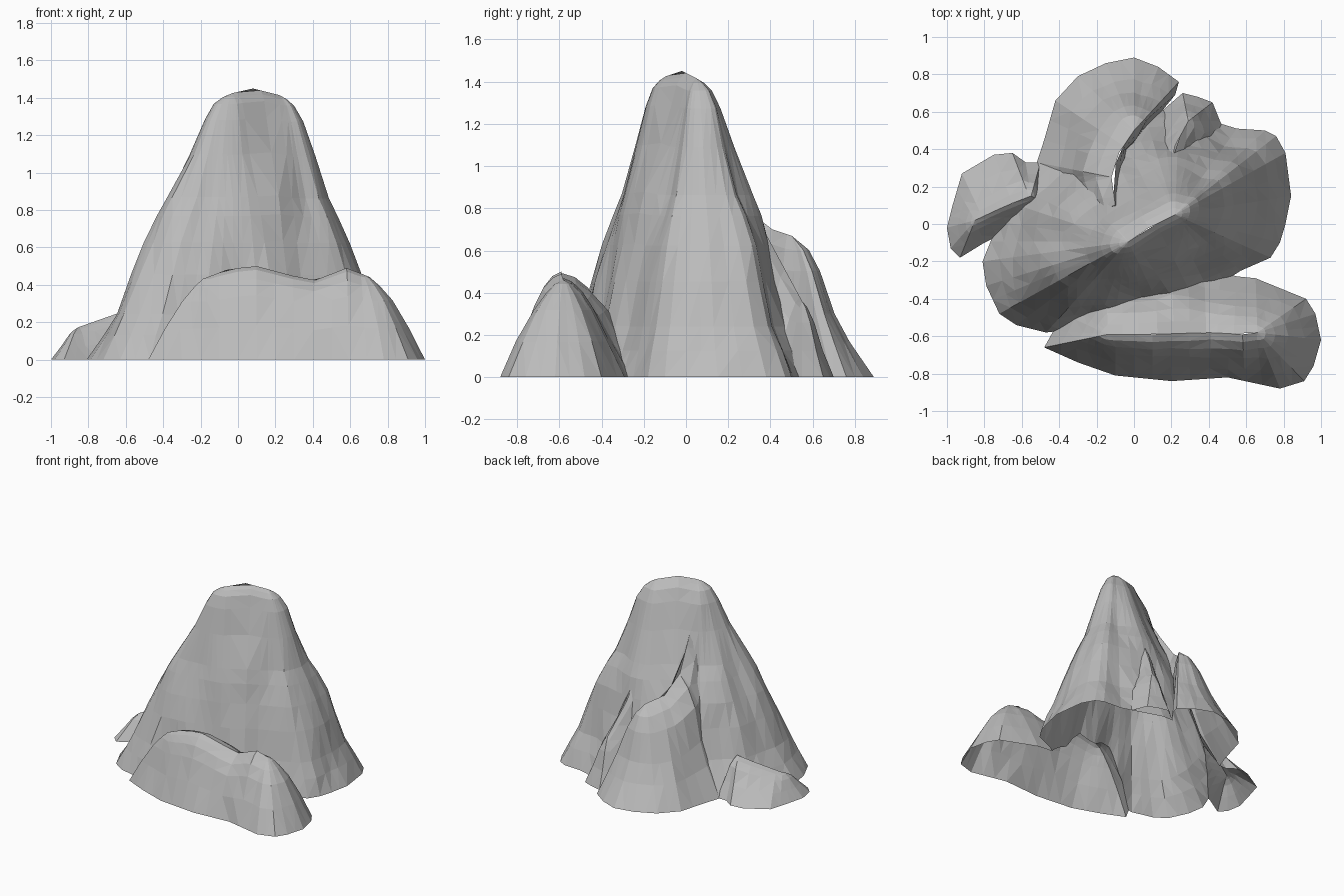
import bpy, bmesh
from mathutils import Vector, noise

cube = bpy.data.objects.get("Cube")
if cube:
    bpy.data.objects.remove(cube)

stone = bpy.data.materials.new("grey stone")
stone.use_nodes = True
stone.diffuse_color = (0.5, 0.5, 0.5, 1)
bsdf = stone.node_tree.nodes["Principled BSDF"]
bsdf.inputs["Base Color"].default_value = (0.5, 0.5, 0.5, 1)
bsdf.inputs["Roughness"].default_value = 0.9


def densify(points, step):
    """Resample a closed outline with roughly even spacing."""
    out = []
    for i, a in enumerate(points):
        a, b = Vector(a), Vector(points[(i + 1) % len(points)])
        n = max(1, round((b - a).length / step))
        out += [a.lerp(b, k / n) for k in range(n)]
    return out


def nearest_on_ridge(p, ridge):
    best = None
    for a, b in zip(ridge, ridge[1:]):
        a, b = Vector(a), Vector(b)
        d = (b - a).xy
        t = min(1, max(0, (p - a.xy).dot(d) / d.length_squared))
        q = a.lerp(b, t)
        if best is None or (q.xy - p).length < (best.xy - p).length:
            best = q
    return best


def mound(name, outline, ridge, profile, rough=0.02, step=0.1):
    """Loft a base outline up to a ridge line; profile = (inward, height)."""
    bm = bmesh.new()
    base = densify(outline, step)
    tops = [nearest_on_ridge(p, ridge) for p in base]
    rings = []
    for f, h in profile:
        ring = []
        for p, top in zip(base, tops):
            xy = p.lerp(top.xy, f)
            z = top.z * h
            if 0 < f < 1:
                n = noise.noise(Vector((xy.x * 5, xy.y * 5, z * 1.6)))
                xy += (p - top.xy).normalized() * n * rough * min(1, 3 * (1 - f))
            ring.append(bm.verts.new((xy.x, xy.y, z)))
        rings.append(ring)
    n = len(base)
    for low, high in zip(rings, rings[1:]):
        for i in range(n):
            j = (i + 1) % n
            bm.faces.new((low[i], low[j], high[j], high[i]))
    bm.faces.new(rings[0][::-1])
    bmesh.ops.remove_doubles(bm, verts=bm.verts, dist=0.0005)
    bmesh.ops.triangulate(bm, faces=bm.faces)
    bmesh.ops.recalc_face_normals(bm, faces=bm.faces)
    mesh = bpy.data.meshes.new(name)
    bm.to_mesh(mesh)
    bm.free()
    mesh.materials.append(stone)
    obj = bpy.data.objects.new(name, mesh)
    bpy.context.collection.objects.link(obj)
    return obj


# Main peak with a diagonal summit ridge
peak = mound(
    "mountain",
    [(-.81, -.2), (-.79, -.33), (-.72, -.48), (-.63, -.54), (-.47, -.58),
     (-.2, -.55), (.15, -.47), (.4, -.36), (.57, -.25), (.73, -.18),
     (.78, -.1), (.81, 0), (.84, .15), (.81, .38), (.76, .47), (.7, .5),
     (.55, .51), (.42, .55), (.24, .61), (.05, .61), (-.2, .55), (-.5, .35),
     (-.68, .12)],
    [(-.03, -.095, 1.425), (.08, -.02, 1.45), (.22, .05, 1.415)],
    [(0, 0), (.1, .09), (.18, .17), (.29, .32), (.39, .44), (.48, .54),
     (.55, .61), (.69, .77), (.81, .9), (.88, .96), (.94, .985), (1, 1)],
    rough=0.04)

# Long low ridge in front, its back slope running into the peak
front = mound(
    "front_ridge",
    [(-.48, -.66), (-.3, -.74), (-.1, -.81), (.2, -.84), (.5, -.82),
     (.78, -.88), (.91, -.84), (.96, -.76), (1, -.62), (.97, -.48),
     (.92, -.4), (.65, -.29), (.55, -.28), (.2, -.19), (-.15, -.25),
     (-.38, -.48)],
    [(-.14, -.59, .45), (-.05, -.59, .485), (.1, -.59, .5), (.4, -.58, .42),
     (.58, -.59, .49), (.66, -.58, .46)],
    [(0, 0), (.26, .37), (.5, .69), (.68, .86), (.85, .96), (1, 1)],
    rough=0.03, step=0.09)

# Buttress behind, merging into the peak, with a steep cleft on its inner side
back = mound(
    "back_buttress",
    [(.24, .76), (.13, .84), (0, .89), (-.15, .86), (-.3, .79), (-.42, .66),
     (-.48, .45), (-.52, .33), (-.52, .19), (-.45, 0), (-.1, -.1), (.1, .1),
     (.04, .28), (-.02, .38), (.08, .52), (.22, .69)],
    [(-.1, .1, 1.08), (-.12, .25, .84), (-.08, .38, .71), (0, .5, .67)],
    [(0, 0), (.28, .25), (.45, .45), (.64, .75), (.8, .9), (1, 1)],
    rough=0.035, step=0.09)

# Broad spur beside the cleft
spur = mound(
    "back_spur",
    [(.54, .4), (.46, .55), (.42, .65), (.34, .68), (.26, .7), (.11, .57),
     (-.01, .42), (.02, .2), (.4, .2)],
    [(.18, .25, .92), (.22, .42, .6), (.29, .55, .36)],
    [(0, 0), (.35, .35), (.65, .72), (.85, .92), (1, 1)], step=0.08)

# Small outcrop on the right flank
side = mound(
    "side_outcrop",
    [(-.5, .33), (-.58, .33), (-.65, .38), (-.75, .37), (-.92, .27),
     (-.97, .1), (-1, -.02), (-.98, -.13), (-.93, -.18), (-.8, -.1),
     (-.6, 0), (-.45, .1)],
    [(-.85, .02, .175), (-.68, .1, .235), (-.55, .15, .28)],
    [(0, 0), (.35, .42), (.65, .78), (.85, .93), (1, 1)], step=0.08)

# Merge the rocks into one surface
for part in (front, back, spur, side):
    mod = peak.modifiers.new("merge", "BOOLEAN")
    mod.operation = "UNION"
    mod.solver = "EXACT"
    mod.object = part
    bpy.context.view_layer.objects.active = peak
    bpy.ops.object.modifier_apply(modifier=mod.name)
    bpy.data.objects.remove(part)

# Leave the underside open
bm = bmesh.new()
bm.from_mesh(peak.data)
floor = [f for f in bm.faces if all(v.co.z < 0.001 for v in f.verts)]
bmesh.ops.delete(bm, geom=floor, context="FACES")
bm.to_mesh(peak.data)
bm.free()
